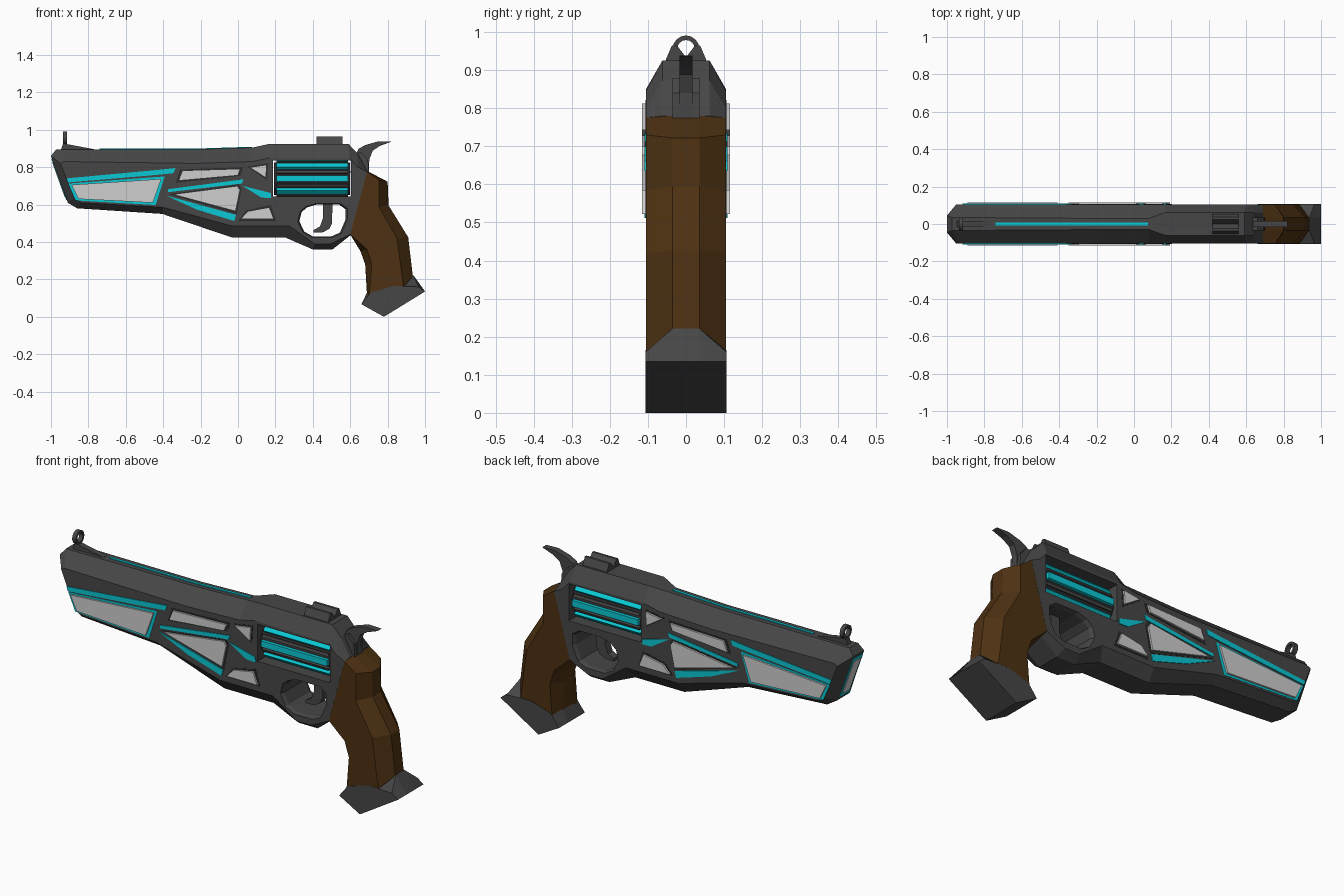
import bpy, bmesh, math
from mathutils import Matrix, Vector


def material(name, r, g, b):
    m = bpy.data.materials.new(name)
    m.diffuse_color = (r, g, b, 1)
    return m


FRAME = material("gunmetal grey", 0.062, 0.062, 0.062)
DARK = material("dark steel", 0.025, 0.025, 0.027)
WOOD = material("walnut brown", 0.075, 0.031, 0.006)
GLOW = material("cyan glow", 0.003, 0.58, 0.66)
WHITE = material("pale plate", 0.62, 0.62, 0.62)


def loft(name, rings, mat):
    """Join equal-length rings of points and cap both ends."""
    bm = bmesh.new()
    rows = [[bm.verts.new(p) for p in ring] for ring in rings]
    n = len(rows[0])
    for a, b in zip(rows, rows[1:]):
        for i in range(n):
            j = (i + 1) % n
            bm.faces.new((a[i], a[j], b[j], b[i]))
    bm.faces.new(rows[0])
    bm.faces.new(rows[-1])
    bmesh.ops.recalc_face_normals(bm, faces=bm.faces)
    me = bpy.data.meshes.new(name)
    bm.to_mesh(me)
    bm.free()
    me.materials.append(mat)
    ob = bpy.data.objects.new(name, me)
    bpy.context.collection.objects.link(ob)
    return ob


def slab(name, pts, y0, y1, mat):
    return loft(name, [[(x, y, z) for x, z in pts] for y in (y0, y1)], mat)


def chamfered(name, pts, w, mat):
    """pts: side outline x,z, then middle outline x,z and its half width."""
    side = lambda y: [(p[0], y, p[1]) for p in pts]
    mid = lambda s: [(p[2], s * p[4], p[3]) for p in pts]
    return loft(name, [side(-w), mid(-1), mid(1), side(w)], mat)


def scaled(pts, kx, kz):
    cx = sum(p[0] for p in pts) / len(pts)
    cz = sum(p[1] for p in pts) / len(pts)
    return [(cx + (x - cx) * kx, cz + (z - cz) * kz) for x, z in pts]


def grown(pts, d):
    xs, zs = [p[0] for p in pts], [p[1] for p in pts]
    return scaled(pts, 1 + 2 * d / (max(xs) - min(xs)), 1 + 2 * d / (max(zs) - min(zs)))


def cut(ob, cutter):
    m = ob.modifiers.new("cut", 'BOOLEAN')
    m.object = cutter
    m.operation = 'DIFFERENCE'
    m.solver = 'EXACT'
    bpy.context.view_layer.objects.active = ob
    bpy.ops.object.modifier_apply(modifier=m.name)
    bpy.data.objects.remove(cutter)


# Frame and barrel in one chamfered body
body = chamfered("frame_and_barrel", [
    (-0.95, 0.82, -1.0, 0.86, 0.045), (-0.93, 0.83, -0.972, 0.895, 0.035),
    (-0.23, 0.82, -0.23, 0.895, 0.03), (0.08, 0.83, 0.08, 0.905, 0.03),
    (0.17, 0.85, 0.17, 0.925, 0.062), (0.60, 0.845, 0.59, 0.925, 0.062),
    (0.64, 0.80, 0.64, 0.872, 0.062), (0.69, 0.775, 0.69, 0.78, 0.062),
    (0.60, 0.44, 0.60, 0.435, 0.062), (0.495, 0.39, 0.505, 0.36, 0.062),
    (0.41, 0.39, 0.40, 0.36, 0.062), (0.275, 0.485, 0.25, 0.425, 0.062),
    (-0.03, 0.485, -0.035, 0.425, 0.062), (-0.40, 0.585, -0.405, 0.55, 0.062),
    (-0.84, 0.61, -0.86, 0.58, 0.062), (-0.875, 0.635, -0.91, 0.61, 0.055)], 0.105, FRAME)

# Trigger opening, flared at both sides
hole = [(0.37, 0.585), (0.42, 0.6), (0.54, 0.6), (0.575, 0.575), (0.575, 0.52), (0.545, 0.45),
        (0.50, 0.43), (0.40, 0.43), (0.355, 0.455), (0.328, 0.51), (0.34, 0.56)]
flare = scaled(hole, 1.13, 1.13)
cut(body, loft("cutter", [[(x, y, z) for x, z in h] for y, h in
                          ((-0.12, flare), (-0.085, hole), (0.085, hole), (0.12, flare))], DARK))

# Window for the cylinder
cut(body, slab("cutter", [(0.187, 0.642), (0.605, 0.642), (0.605, 0.835), (0.187, 0.835)],
               -0.2, 0.2, DARK))


# Cylinder core with cyan bars between dark ribs
AXIS = 0.738


def ring(x, r, n=16):
    return [(x, r * math.cos(math.tau * (i + .5) / n), AXIS + r * math.sin(math.tau * (i + .5) / n))
            for i in range(n)]


loft("cylinder_core", [ring(0.192, 0.088), ring(0.60, 0.088)], DARK)
for i in range(16):
    w, h, mat = (0.016, 0.104, GLOW) if i % 2 == 0 else (0.007, 0.099, FRAME)
    bar = slab("cylinder_bar" if i % 2 == 0 else "cylinder_rib",
               [(0.205, -w), (0.588, -w), (0.588, w), (0.205, w)], 0.08, h, mat)
    bar.data.transform(Matrix.Translation((0, 0, AXIS)) @ Matrix.Rotation(math.tau * i / 16, 4, 'X'))

# Side plates and cyan strips, the same on both sides
plates = {
    "front_plate": [(-0.90, 0.708), (-0.40, 0.742), (-0.447, 0.605), (-0.862, 0.627)],
    "upper_plate": [(-0.303, 0.783), (0.02, 0.793), (0.005, 0.755), (-0.325, 0.725)],
    "small_plate": [(0.06, 0.80), (0.155, 0.815), (0.15, 0.74)],
    "middle_plate": [(-0.36, 0.655), (0.0, 0.703), (0.015, 0.68), (-0.01, 0.558)],
    "rear_plate": [(0.05, 0.565), (0.17, 0.588), (0.195, 0.52), (0.01, 0.52)]}
strips = {
    "long_strip": [(-0.917, 0.74), (-0.43, 0.785), (-0.335, 0.795), (-0.345, 0.768),
                   (-0.44, 0.758), (-0.91, 0.718)],
    "middle_strip": [(-0.375, 0.682), (0.03, 0.735), (0.02, 0.712), (-0.375, 0.666)],
    "lower_strip": [(-0.385, 0.648), (-0.01, 0.545), (-0.02, 0.512), (-0.22, 0.573)],
    "rear_strip": [(0.025, 0.70), (0.175, 0.662), (0.178, 0.635), (0.125, 0.637)]}
for s, tag in ((-1, "_near"), (1, "_far")):
    for name, pts in plates.items():
        slab(name + tag, scaled(pts, 0.96, 0.93), s * 0.1, s * 0.116, WHITE)
        edge = GLOW if name == "front_plate" else DARK
        slab(name + "_border" + tag, grown(pts, 0.008), s * 0.1, s * 0.1065, edge)
    for name, pts in strips.items():
        slab(name + tag, pts, s * 0.1, s * 0.109, GLOW)

# Muzzle plate on the sloping nose
a, b = Vector((-1.0, 0.86)), Vector((-0.91, 0.61))
nrm = Vector((-0.94, -0.34))
for name, t, hw, d, mat in (("muzzle_border", 0.06, 0.042, 0.003, GLOW),
                            ("muzzle_plate", 0.13, 0.03, 0.006, WHITE)):
    p, q = a.lerp(b, t), a.lerp(b, 1 - t)
    slab(name, [p + nrm * d, q + nrm * d, q - nrm * 0.01, p - nrm * 0.01], -hw, hw, mat)

# Cyan line along the top
slab("top_line", [(-0.74, 0.88), (0.075, 0.88), (0.075, 0.909), (-0.23, 0.899), (-0.74, 0.899)],
     -0.007, 0.007, GLOW)

# Front sight: ramp and ring
slab("front_sight_ramp", [(-0.95, 0.88), (-0.935, 0.927), (-0.77, 0.896), (-0.77, 0.88)],
     -0.015, 0.015, FRAME)
bm = bmesh.new()
N = 16
grid = [[bm.verts.new((x, r * math.cos(math.tau * i / N), 0.956 + r * math.sin(math.tau * i / N)))
         for x, r in ((-0.936, 0.035), (-0.914, 0.035), (-0.914, 0.023), (-0.936, 0.023))]
        for i in range(N)]
for i in range(N):
    for k in range(4):
        p, q = grid[i], grid[(i + 1) % N]
        bm.faces.new((p[k], p[(k + 1) % 4], q[(k + 1) % 4], q[k]))
bmesh.ops.recalc_face_normals(bm, faces=bm.faces)
me = bpy.data.meshes.new("front_sight_ring")
bm.to_mesh(me)
bm.free()
me.materials.append(FRAME)
bpy.context.collection.objects.link(bpy.data.objects.new("front_sight_ring", me))

# Rear sight block with a V notch
notch = [(-0.055, 0.915), (-0.052, 0.93), (-0.037, 0.965), (-0.024, 0.965), (0, 0.934),
         (0.024, 0.965), (0.037, 0.965), (0.052, 0.93), (0.055, 0.915)]
loft("rear_sight", [[(x, y, z) for y, z in notch] for x in (0.42, 0.56)], FRAME)

# Hammer: thick root and tapering spur
chamfered("hammer", [(p[0], p[1], p[0], p[1], 0.012) for p in (
    (0.62, 0.78), (0.63, 0.87), (0.645, 0.898), (0.68, 0.918), (0.75, 0.938), (0.82, 0.936),
    (0.76, 0.914), (0.72, 0.888), (0.702, 0.84), (0.70, 0.77))], 0.017, FRAME)
slab("hammer_root", [(0.60, 0.77), (0.635, 0.875), (0.66, 0.88), (0.695, 0.84), (0.70, 0.775)],
     -0.035, 0.035, FRAME)

# Trigger
slab("trigger", [(0.455, 0.62), (0.505, 0.62), (0.503, 0.50), (0.488, 0.47), (0.455, 0.452),
                 (0.405, 0.45), (0.405, 0.465), (0.438, 0.482), (0.455, 0.53)], -0.02, 0.02, FRAME)

# Wooden grip and its metal butt cap
chamfered("grip", [(*p, 0.035) for p in (
    (0.69, 0.775, 0.69, 0.78), (0.755, 0.73, 0.80, 0.722), (0.755, 0.585, 0.805, 0.595),
    (0.85, 0.42, 0.91, 0.425), (0.885, 0.16, 0.935, 0.215), (0.70, 0.09, 0.69, 0.11),
    (0.715, 0.28, 0.68, 0.28), (0.69, 0.36, 0.655, 0.35), (0.60, 0.44, 0.60, 0.44))], 0.1045, WOOD)
chamfered("butt_cap", [(*p, 0.035) for p in (
    (0.66, 0.067, 0.66, 0.067), (0.78, 0.0, 0.78, 0.0), (1.0, 0.135, 1.0, 0.135),
    (0.965, 0.16, 0.938, 0.222), (0.83, 0.165, 0.83, 0.17), (0.71, 0.13, 0.69, 0.13))], 0.106, FRAME)
